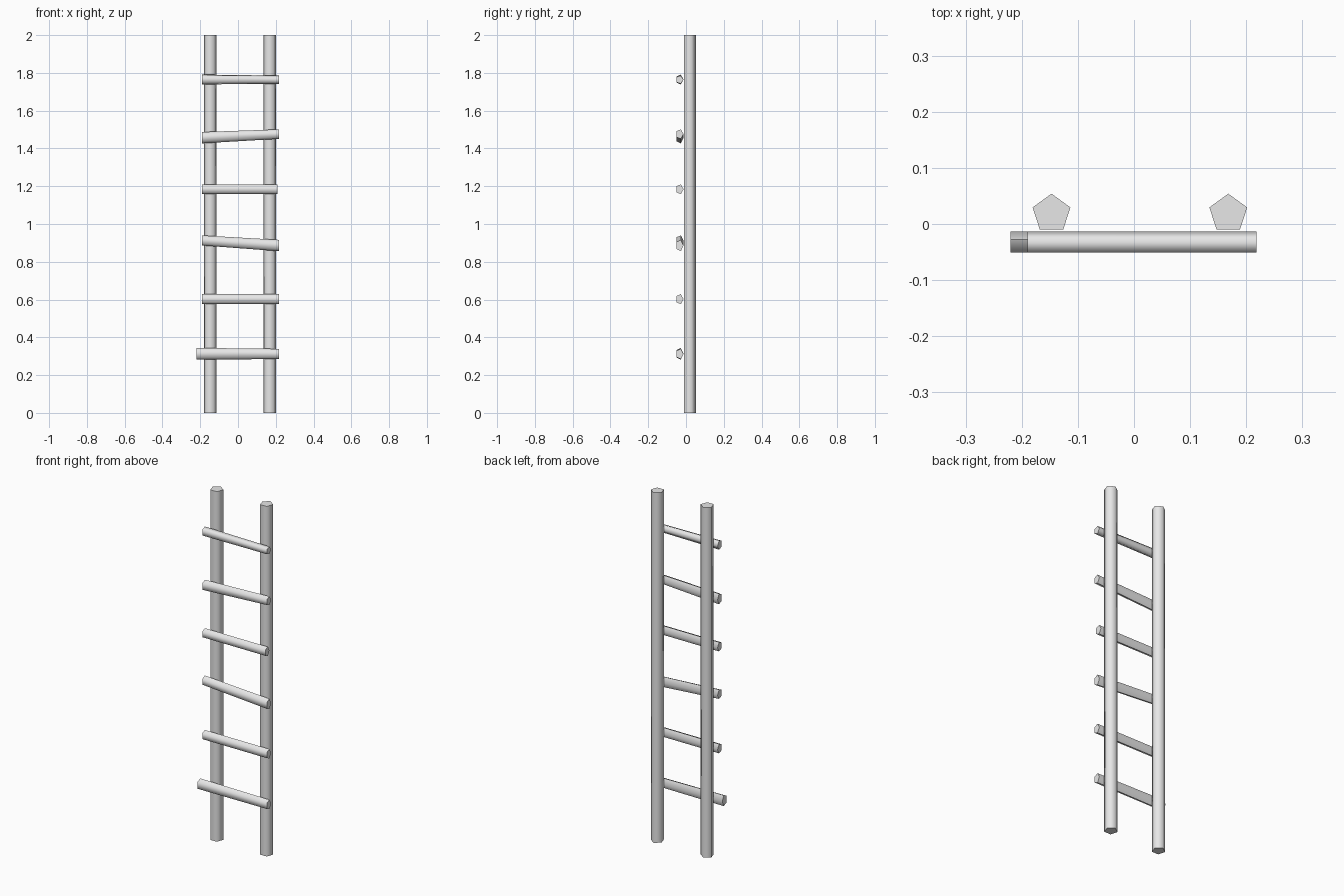
import bpy
import bmesh
from math import cos, sin, tau, radians
from mathutils import Vector

cube = bpy.data.objects.get("Cube")
if cube:
    bpy.data.objects.remove(cube, do_unlink=True)

SIDES = 5

grey = bpy.data.materials.new("plain grey")
grey.use_nodes = True
grey.diffuse_color = (0.8, 0.8, 0.8, 1)
grey.node_tree.nodes["Principled BSDF"].inputs["Base Color"].default_value = (0.8, 0.8, 0.8, 1)


def bar(name, rings):
    """Closed bar through two rings of points, smooth along its length."""
    bm = bmesh.new()
    start, end = [[bm.verts.new(p) for p in ring] for ring in rings]
    bm.faces.new(start)
    bm.faces.new(end)
    for i in range(SIDES):
        j = (i + 1) % SIDES
        bm.faces.new((start[i], start[j], end[j], end[i]))
    bmesh.ops.recalc_face_normals(bm, faces=bm.faces)
    mesh = bpy.data.meshes.new(name)
    bm.to_mesh(mesh)
    bm.free()
    mesh.materials.append(grey)
    obj = bpy.data.objects.new(name, mesh)
    bpy.context.collection.objects.link(obj)
    bpy.ops.object.select_all(action='DESELECT')
    obj.select_set(True)
    bpy.context.view_layer.objects.active = obj
    bpy.ops.object.shade_smooth_by_angle(angle=radians(80))


def rail_ring(x, z, radius=0.0354):
    angles = [tau * (i / SIDES + 0.25) for i in range(SIDES)]
    return [Vector((x + radius * cos(a), 0.0186 + radius * sin(a), z)) for a in angles]


def rung_ring(x, z, height):
    # pentagon pointing back towards the rails, stretched a little in height
    angles = [tau * i / SIDES for i in range(SIDES)]
    return [Vector((x, -0.034 + 0.021 * cos(a), z + height / 1.9 * sin(a))) for a in angles]


# Upright rails
for name, x in (("right_rail", -0.147), ("left_rail", 0.168)):
    bar(name, (rail_ring(x, 0), rail_ring(x, 2)))

# Uneven rungs: (x, z, height) at the right end and at the left end
rungs = [
    ((-0.22, 0.313, 0.062), (0.218, 0.312, 0.054)),
    ((-0.19, 0.602, 0.053), (0.218, 0.602, 0.053)),
    ((-0.19, 0.913, 0.053), (0.218, 0.886, 0.06)),
    ((-0.19, 1.184, 0.052), (0.208, 1.184, 0.052)),
    ((-0.19, 1.457, 0.06), (0.218, 1.476, 0.05)),
    ((-0.19, 1.765, 0.052), (0.218, 1.764, 0.043)),
]
for number, (right, left) in enumerate(rungs, 1):
    bar(f"rung_{number}", (rung_ring(*right), rung_ring(*left)))
